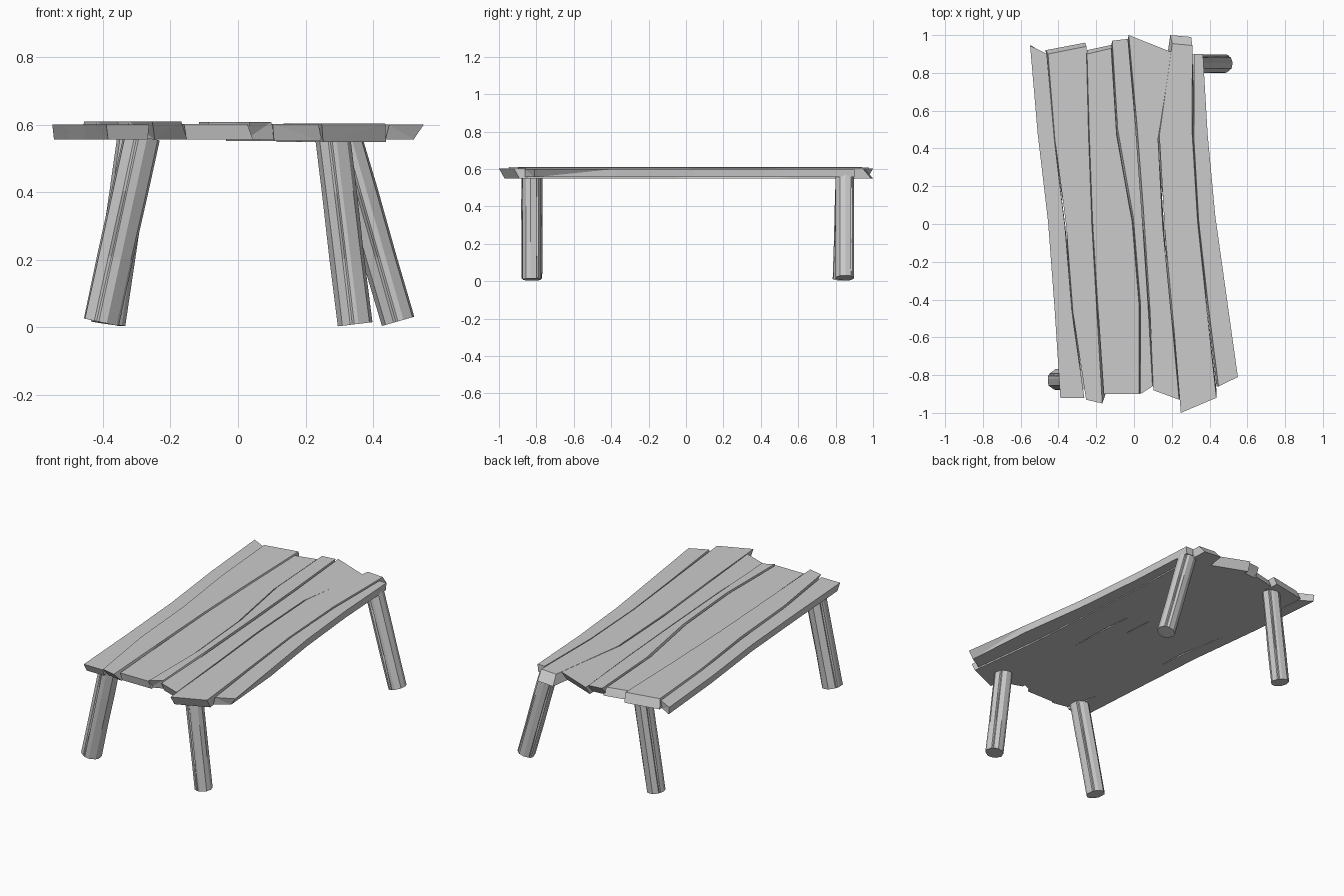
import bpy, bmesh, math, random
from mathutils import Vector

if "Cube" in bpy.data.objects:
    bpy.data.objects.remove(bpy.data.objects["Cube"])

random.seed(4)


def finish(name, bm):
    bmesh.ops.recalc_face_normals(bm, faces=bm.faces)
    me = bpy.data.meshes.new(name)
    bm.to_mesh(me)
    bm.free()
    ob = bpy.data.objects.new(name, me)
    bpy.context.collection.objects.link(ob)
    return ob


def loft(bm, rings):
    """Skin closed rings of equal size and cap both ends."""
    vr = [[bm.verts.new(p) for p in ring] for ring in rings]
    n = len(vr[0])
    for a, b in zip(vr, vr[1:]):
        for i in range(n):
            bm.faces.new((a[i], a[(i + 1) % n], b[(i + 1) % n], b[i]))
    bm.faces.new(vr[0])
    bm.faces.new(vr[-1])


# Seams between planks: x at five stations from the back end to the front end
seams = [
    (-.55, -.51, -.455, -.42, -.39),
    (-.46, -.42, -.365, -.325, -.26),
    (-.25, -.24, -.22, -.195, -.165),
    (-.12, -.09, -.01, .03, .03),
    (-.03, .01, .045, .075, .10),
    (.20, .13, .155, .20, .24),
    (.31, .31, .34, .39, .44),
    (.365, .39, .43, .49, .55),
]
# Per plank: back y left/right, front y left/right, back and front bottom shift, bottom z, top z
ends = [
    (.945, .90, -.92, -.92, 0, .02, .556, .600),
    (.90, .94, -.93, -.95, .02, .05, .556, .610),
    (.90, .93, -.90, -.90, .02, .01, .556, .602),
    (.97, .98, -.90, -.86, -.04, .02, .556, .608),
    (1.0, .91, -.88, -.93, -.03, .02, .552, .602),
    (.955, .945, -1.0, -.92, .045, .03, .549, .603),
    (.90, .90, -.86, -.81, .0, .0, .556, .600),
]

# Tabletop planks with slanted flanks and rough-cut ends
for k, (bl, br, fl, fr, sb, sf, z0, z1) in enumerate(ends):
    bm = bmesh.new()
    rings = []
    last = len(ends) - 1
    for i in range(5):
        t = i / 4
        yl, yr = bl + (fl - bl) * t, br + (fr - br) * t
        shift = sb if i == 0 else sf if i == 4 else 0
        gap = .001 + .007 * random.random()
        xl = seams[k][i] + (gap if k else 0)
        xr = seams[k + 1][i] - (gap * .5 if k < last else 0)
        sl = random.uniform(-.022, .012) if k else .005
        sr = random.uniform(-.012, .022) if k < last else (-.03 if i == 4 else -.003)
        rings.append([(xl, yl, z1), (xr, yr, z1),
                      (xr + sr, yr + shift, z0), (xl + sl, yl + shift, z0)])
    loft(bm, rings)
    bmesh.ops.triangulate(bm, faces=[f for f in bm.faces if len(f.verts) == 4])
    finish("plank_%d" % (k + 1), bm)


# Rough log legs: ten-sided, square-cut to their lean, with narrow splits
def leg(name, foot, head, r):
    lean = math.atan2(foot[0] - head[0], .56)
    foot = Vector((*foot, .003 + r * abs(math.sin(lean))))
    head = Vector((*head, .565))
    axis = (head - foot).normalized()
    u = Vector((0, 1, 0)).cross(axis).normalized()
    v = axis.cross(u)
    angles = []
    for i in range(10):
        a = math.tau * i / 10 + random.uniform(-.12, .12)
        angles.append((a, r * random.uniform(.94, 1.03), False))
        if i % 3 == 1:
            angles.append((a + .13, r * .80, True))
            angles.append((a + .26, r * .98, False))
    rings = []
    for t in (0, .35, .7, 1):
        c = foot.lerp(head, t)
        ring = []
        for a, q, split in angles:
            q *= random.uniform(.97, 1.02)
            if split and t in (0, 1):
                q = r * .95
            ring.append(c + u * math.cos(a) * q + v * math.sin(a) * q)
        rings.append(ring)
    bm = bmesh.new()
    loft(bm, rings)
    finish(name, bm)


leg("front_left_leg", (-.405, -.825), (-.285, -.825), .057)
leg("front_right_leg", (.347, -.825), (.28, -.825), .051)
leg("back_left_leg", (-.385, .835), (-.305, .85), .052)
leg("back_right_leg", (.472, .85), (.315, .85), .052)
